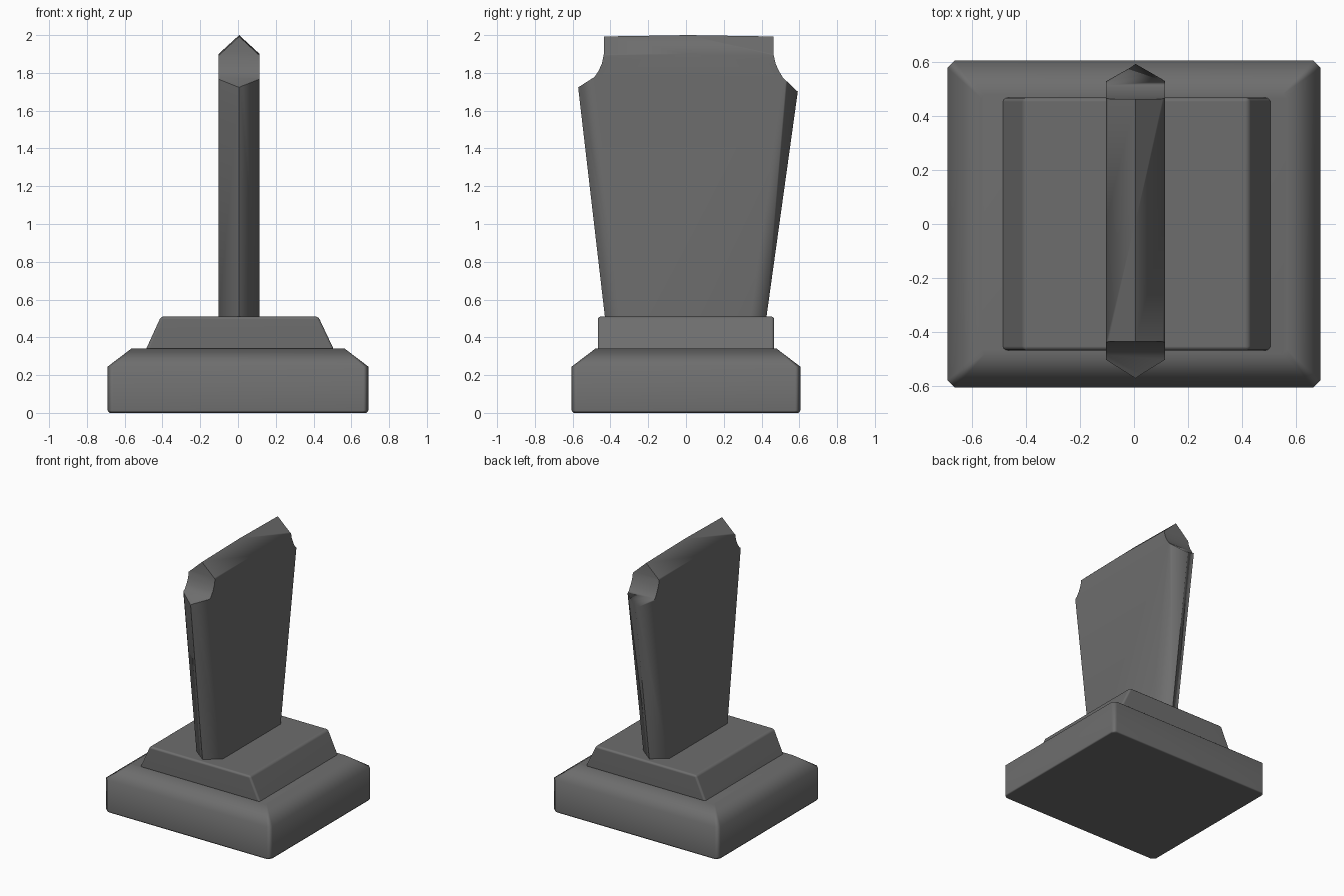
import bpy, bmesh, math

if "Cube" in bpy.data.objects:
    bpy.data.objects.remove(bpy.data.objects["Cube"])

stone = bpy.data.materials.new("dark_stone")
stone.diffuse_color = (0.155, 0.155, 0.155, 1)
stone.use_nodes = True
stone.node_tree.nodes["Principled BSDF"].inputs["Base Color"].default_value = stone.diffuse_color


def loft(name, rings):
    """Closed solid through rings with equal point counts, capped at both ends."""
    bm = bmesh.new()
    vs = [[bm.verts.new(p) for p in r] for r in rings]
    n = len(vs[0])
    for a, b in zip(vs, vs[1:]):
        for i in range(n):
            j = (i + 1) % n
            bm.faces.new((a[i], a[j], b[j], b[i]))
    bm.faces.new(vs[0])
    bm.faces.new(vs[-1])
    bmesh.ops.recalc_face_normals(bm, faces=bm.faces)
    me = bpy.data.meshes.new(name)
    bm.to_mesh(me)
    bm.free()
    me.materials.append(stone)
    ob = bpy.data.objects.new(name, me)
    bpy.context.collection.objects.link(ob)
    return ob


def bevel(ob, width, segments=3):
    m = ob.modifiers.new("soft_edges", 'BEVEL')
    m.width, m.segments = width, segments
    m.limit_method, m.angle_limit = 'ANGLE', math.radians(25)


def finish(ob, angle):
    """Apply modifiers, then smooth shading led by the large faces."""
    bpy.ops.object.select_all(action='DESELECT')
    ob.select_set(True)
    bpy.context.view_layer.objects.active = ob
    for name in [m.name for m in ob.modifiers]:
        bpy.ops.object.modifier_apply(modifier=name)
    bpy.ops.object.shade_smooth_by_angle(angle=math.radians(angle))
    m = ob.modifiers.new("weighted_normals", 'WEIGHTED_NORMAL')
    m.keep_sharp = True


def ring(x, y, z, c):
    """Rectangle with clipped corners."""
    return [(-x + c, -y, z), (x - c, -y, z), (x, -y + c, z), (x, y - c, z),
            (x - c, y, z), (-x + c, y, z), (-x, y - c, z), (-x, -y + c, z)]


# Base block with sloped upper edge
base = loft("base", [ring(0.68, 0.595, 0, 0.025), ring(0.69, 0.605, 0.012, 0.028),
                     ring(0.69, 0.605, 0.245, 0.028), ring(0.565, 0.48, 0.34, 0.015)])
finish(base, 60)

# Plinth: trapezoid profile running front to back
prof = [(-0.49, 0.33), (0.51, 0.33), (0.425, 0.51), (-0.408, 0.51)]
plinth = loft("plinth", [[(x, y, z) for x, z in prof] for y in (-0.467, 0.467)])
bevel(plinth, 0.015)
finish(plinth, 40)


# Headstone slab: flared outline with a ridge running round its rim
def outline(x, dy, dz):
    return [(x, -0.426 + dy, 0.48), (x, 0.422 - dy, 0.48), (x, 0.632 - dy, 1.99 - dz),
            (x, 0.01, 2.0 - dz), (x, -0.602 + dy, 1.99 - dz)]


slab = loft("slab", [outline(-0.103, 0.085, 0.1), outline(0.006, 0, 0),
                     outline(0.115, 0.085, 0.1)])

# Concave notches at the upper corners
notches = [[(-0.435, 2.1), (-0.435, 1.90), (-0.445, 1.85), (-0.463, 1.81),
            (-0.485, 1.778), (-0.568, 1.725), (-0.75, 1.61), (-0.75, 2.1)],
           [(0.463, 2.1), (0.463, 1.90), (0.474, 1.85), (0.492, 1.81),
            (0.513, 1.775), (0.592, 1.70), (0.75, 1.545), (0.75, 2.1)]]
for i, pts in enumerate(notches):
    cutter = loft(f"notch_cutter_{i + 1}", [[(x, y, z) for y, z in pts] for x in (-0.3, 0.3)])
    m = slab.modifiers.new("notch", 'BOOLEAN')
    m.operation, m.object, m.solver = 'DIFFERENCE', cutter, 'EXACT'
    cutter.hide_render = True
    cutter.hide_set(True)
finish(slab, 65)
for ob in [o for o in bpy.data.objects if o.name.startswith("notch_cutter")]:
    bpy.data.objects.remove(ob)
